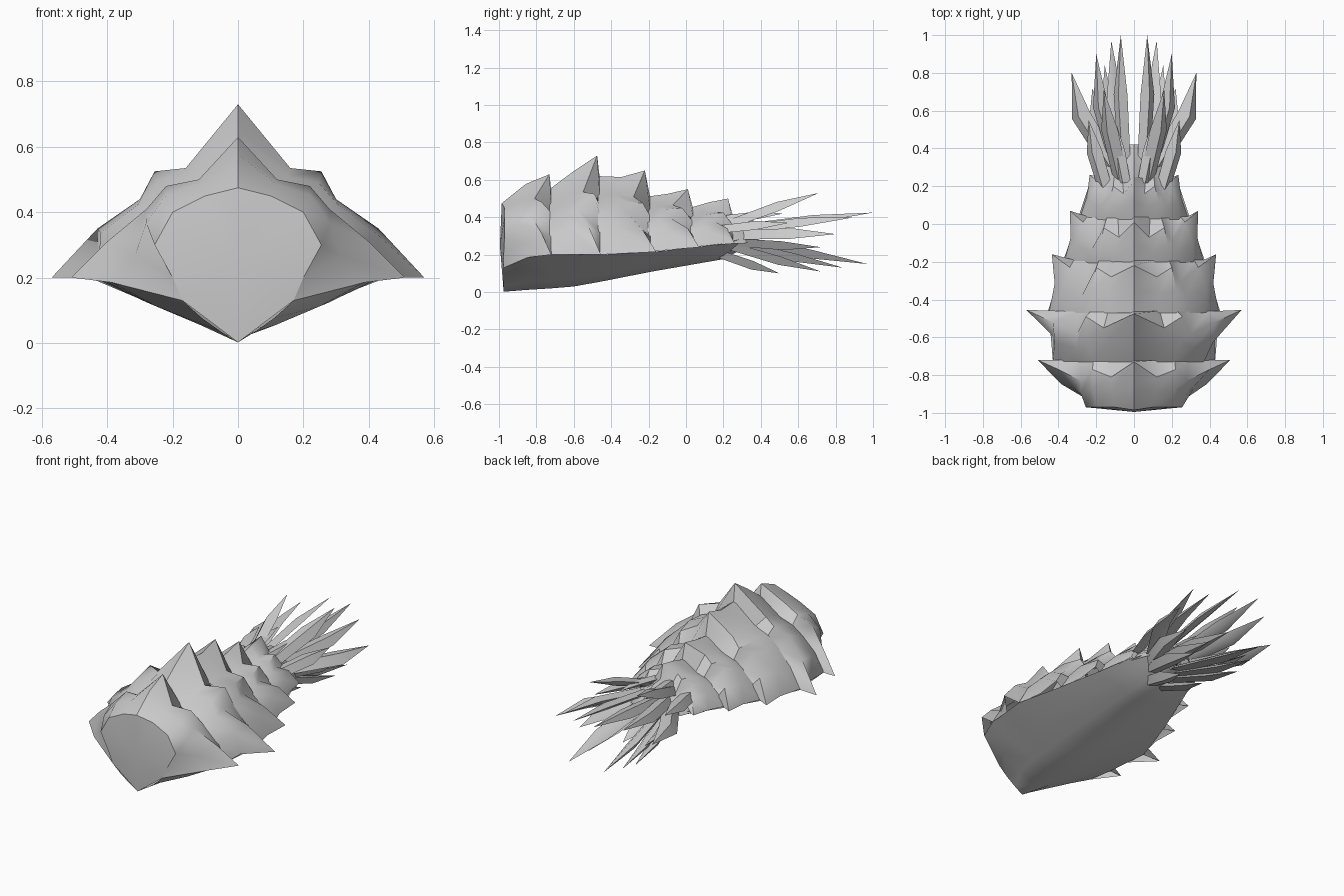
import bpy, bmesh, math
from mathutils import Vector

if "Cube" in bpy.data.objects:
    bpy.data.objects.remove(bpy.data.objects["Cube"])


def finish(name, bm, angle=35):
    bmesh.ops.remove_doubles(bm, verts=bm.verts[:], dist=0.0005)
    me = bpy.data.meshes.new(name)
    bm.to_mesh(me)
    bm.free()
    ob = bpy.data.objects.new(name, me)
    bpy.context.collection.objects.link(ob)
    bpy.ops.object.select_all(action='DESELECT')
    ob.select_set(True)
    bpy.context.view_layer.objects.active = ob
    bpy.ops.object.shade_smooth_by_angle(angle=math.radians(angle))
    return ob


def full(half):
    """Half section starting on the centre line -> whole section."""
    return [Vector((-p[0], p[1], p[2])) for p in reversed(half[1:])] + [Vector(p) for p in half]


def loft(name, halves, angle=35, flip=False):
    bm = bmesh.new()
    rows = [[bm.verts.new(p) for p in full(h)] for h in halves]
    for a, b in zip(rows, rows[1:]):
        for i in range(len(a) - 1):
            f = (a[i], a[i + 1], b[i + 1], b[i])
            bm.faces.new(f[::-1] if flip else f)
    return finish(name, bm, angle)


def arch(y, w, top, low):
    """Peaked six-point half arch of the body."""
    pts = []
    for x, z in ((0, 1), (.3, .74), (.5, .66), (.66, .52), (.86, .29), (1, 0)):
        pts.append((w * x, y, low + (top - low) * z))
    return pts


# Front opening outline
nose = [(0, -.985, .475), (.1, -.97, .45), (.2, -.97, .4),
        (.255, -.97, .3), (.2, -.975, .2), (.17, -.975, .13)]

# Armour bands: front arch, jagged rear edge, midway edge half-width, ridge bulge, rear arch
bands = [
    (nose,
     [(0, -.73, .63), (.12, -.81, .5), (.22, -.77, .48), (.28, -.83, .41), (.4, -.77, .31), (.51, -.72, .2)],
     .385, .025, arch(-.72, .43, .54, .2)),
    (arch(-.73, .43, .55, .2),
     [(0, -.475, .73), (.16, -.55, .535), (.255, -.49, .525), (.3, -.58, .44), (.43, -.52, .35), (.57, -.455, .2)],
     .43, .005, arch(-.46, .455, .6, .2)),
    (arch(-.47, .45, .62, .2),
     [(0, -.22, .65), (.12, -.28, .51), (.2, -.23, .475), (.24, -.31, .42), (.34, -.23, .33), (.435, -.16, .215)],
     .42, -.02, arch(-.19, .37, .5, .215)),
    (arch(-.21, .37, .51, .215),
     [(0, .01, .55), (.08, -.07, .465), (.16, -.02, .45), (.2, -.09, .4), (.27, .01, .34), (.34, .07, .24)],
     .335, -.005, arch(.04, .285, .44, .24)),
    (arch(.02, .29, .45, .24),
     [(0, .225, .5), (.055, .16, .43), (.11, .2, .425), (.15, .15, .38), (.19, .22, .34), (.235, .26, .26)],
     .25, .005, arch(.25, .21, .41, .26)),
]
for n, (front, rear, edge, bulge, back) in enumerate(bands):
    mid = []
    for i, (f, r) in enumerate(zip(front, rear)):
        p = Vector(f).lerp(Vector(r), .5)
        if i == 0:
            p.z += bulge
        elif i < 5:
            p.x *= 1.05
            p.z += .012
        else:
            p.x = edge
            if n == 0:
                p.z = .185
        mid.append(p)
    loft("armour_band_%d" % (n + 1), [front, mid, rear, back], 40)

# Smooth keeled belly: y, half-width, edge height, keel height
belly = []
for y, w, e, k in ((-.975, .17, .13, .002), (-.8475, .385, .185, .012), (-.72, .43, .2, .02),
                   (-.6, .44, .2, .03), (-.46, .455, .2, .055), (-.18, .37, .215, .11),
                   (.05, .29, .24, .15), (.2, .24, .26, .176), (.32, .15, .29, .24)):
    belly.append([(0, y, k), (w * .3, y, k + (e - k) * .25),
                  (w * .65, y, k + (e - k) * .58), (w, y, e)])
loft("belly", belly, 50, True)

# Flat front cap with a faint ridge
bm = bmesh.new()
ring = [bm.verts.new(p) for p in full(nose)] + [bm.verts.new((0, -.975, .002))]
hub = bm.verts.new((0, -.995, .25))
for i in range(len(ring)):
    bm.faces.new((ring[i], ring[(i + 1) % len(ring)], hub))
bmesh.ops.recalc_face_normals(bm, faces=bm.faces[:])
if sum(f.normal.y for f in bm.faces) > 0:
    bmesh.ops.reverse_faces(bm, faces=bm.faces[:])
finish("front_cap", bm, 40)

# Tapered neck under the tail tuft
loft("tail_neck", [arch(.2, .22, .42, .26), arch(.31, .18, .41, .26), arch(.42, .04, .35, .3)], 40)

# Tail tuft of pointed leaf blades: root, tip, half-width, outward bow
blades = [
    ((.11, .30, .30), (.33, .80, .31), .055, .05),
    ((.08, .28, .33), (.20, .90, .40), .045, .03),
    ((.05, .30, .34), (.07, 1.0, .425), .040, .01),
    ((.06, .30, .28), (.12, .97, .15), .045, .01),
    ((.07, .28, .26), (.155, .84, .13), .042, .02),
    ((.08, .24, .25), (.16, .72, .11), .045, .02),
    ((.07, .24, .36), (.16, .71, .53), .048, .01),
    ((.04, .19, .205), (.08, .50, .10), .045, .01),
    ((.15, .18, .33), (.24, .55, .37), .045, .01),
    ((.05, .22, .39), (.09, .52, .42), .038, .01),
    ((.11, .28, .27), (.22, .72, .24), .045, .03),
]
bm = bmesh.new()
for root, tip, w, bow in blades:
    for s in (1, -1):
        a = Vector((root[0] * s, root[1], root[2]))
        b = Vector((tip[0] * s, tip[1], tip[2]))
        d = (b - a).normalized()
        out = Vector((s * .45, 0, 1 if tip[2] > .28 else -1))
        out = (out - d * out.dot(d)).normalized()
        side = d.cross(out).normalized()
        # leaf outline: root, wide middle, sharp tip
        rows = []
        for t, k, o in ((0, .9, 0), (.55, 1, bow)):
            c = a.lerp(b, t) + Vector((s * o, 0, 0))
            rows.append([bm.verts.new(c + v * w * k) for v in
                         (side, out * .7, -side, -out * .35)])
        end = bm.verts.new(b)
        for i in range(4):
            j = (i + 1) % 4
            bm.faces.new((rows[0][i], rows[0][j], rows[1][j], rows[1][i]))
            bm.faces.new((rows[1][i], rows[1][j], end))
        bm.faces.new(rows[0][::-1])
bmesh.ops.recalc_face_normals(bm, faces=bm.faces[:])
finish("tail_blades", bm, 40)
